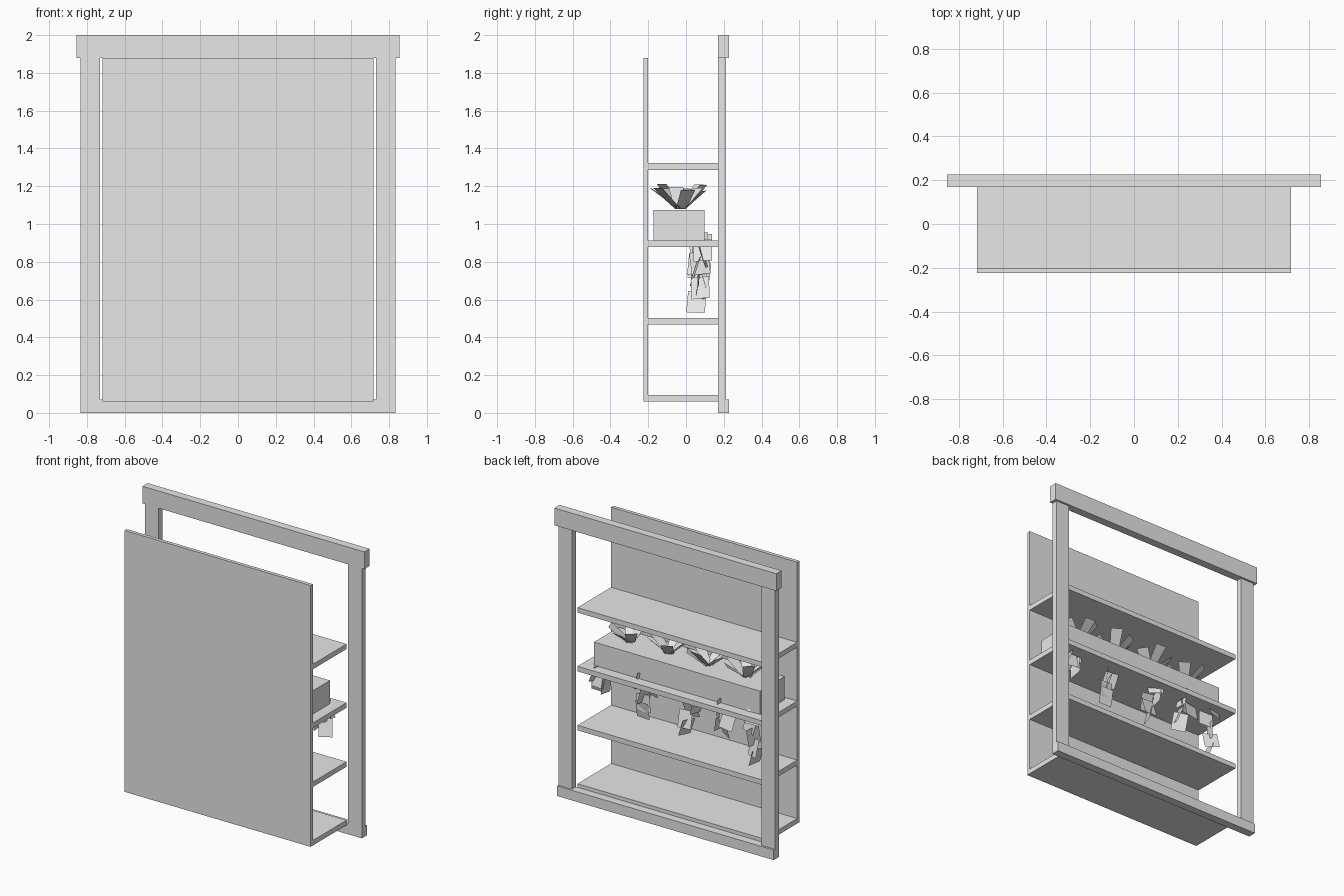
import bpy, random
from math import radians, sin, cos
from mathutils import Vector, Matrix

if "Cube" in bpy.data.objects:
    bpy.data.objects.remove(bpy.data.objects["Cube"])

random.seed(4)

grey = bpy.data.materials.new("plain grey")
grey.diffuse_color = (0.8, 0.8, 0.8, 1)
grey.use_nodes = True
grey.node_tree.nodes["Principled BSDF"].inputs["Base Color"].default_value = grey.diffuse_color


def make(name, verts, faces):
    me = bpy.data.meshes.new(name)
    me.from_pydata(verts, [], faces)
    me.materials.append(grey)
    ob = bpy.data.objects.new(name, me)
    bpy.context.collection.objects.link(ob)
    return ob


def box(name, x0, x1, y0, y1, z0, z1):
    v = [(x, y, z) for z in (z0, z1) for x, y in ((x0, y0), (x1, y0), (x1, y1), (x0, y1))]
    f = [(3, 2, 1, 0), (4, 5, 6, 7)] + [(i, (i + 1) % 4, (i + 1) % 4 + 4, i + 4) for i in range(4)]
    return make(name, v, f)


def leaves(name, quads):
    verts = [v for q in quads for v in q]
    return make(name, verts, [tuple(range(i, i + 4)) for i in range(0, len(verts), 4)])


# Face frame
box("frame_top_rail", -0.855, 0.855, 0.17, 0.227, 1.88, 2.0)
box("frame_bottom_rail", -0.835, 0.835, 0.17, 0.227, 0, 0.07)
for name, s in (("frame_post_left", -1), ("frame_post_right", 1)):
    box(name, min(s * 0.73, s * 0.835), max(s * 0.73, s * 0.835), 0.17, 0.213, 0.07, 1.88)

# Large panel and shelves
box("panel", -0.717, 0.717, -0.225, -0.2, 0.06, 1.88)
for i, z in enumerate((0.06, 0.467, 0.878, 1.287)):
    box(f"shelf_{i + 1}", -0.717, 0.717, -0.2, 0.17, z, z + 0.035)

# Planter box on the third shelf
box("planter", -0.64, 0.64, -0.172, 0.098, 0.913, 1.075)

# Four fans of flat leaves growing from the planter
for i in range(4):
    base = Vector((-0.45 + 0.3 * i, -0.03, 1.07))
    quads = []
    for k in range(6):
        a = radians(60 * k + 25 * i + random.uniform(-12, 12))
        lift = radians(random.uniform(36, 50))
        out = Vector((cos(a) * cos(lift), sin(a) * cos(lift), sin(lift)))
        side = Vector((-sin(a), cos(a), 0)) * 0.04
        p, q = base + out * 0.015, base + out * random.uniform(0.16, 0.2)
        quads.append([p - side * 0.7, p + side * 0.7, q + side, q - side])
    leaves(f"upright_leaves_{i + 1}", quads)

# Trailing strands of square leaves: position, lowest point
for i, (x, low) in enumerate(((0.58, 0.7), (0.24, 0.62), (-0.1, 0.6), (-0.38, 0.66), (-0.6, 0.525))):
    quads, n = [], 5
    for k in range(n):
        z = 0.95 + (low + 0.12 - 0.95) * k / (n - 1)
        yaw = (0, 65, -20, 80, 10)[(k + i) % 5] + random.uniform(-12, 12)
        m = (Matrix.Translation((x + random.uniform(-0.05, 0.05), 0.075 + random.uniform(-0.015, 0.015), z))
             @ Matrix.Rotation(radians(yaw), 4, 'Z')
             @ Matrix.Rotation(radians(random.uniform(-20, 20)), 4, 'X')
             @ Matrix.Rotation(radians(random.uniform(-10, 10)), 4, 'Y'))
        quads.append([m @ Vector(p) for p in ((-0.05, 0, 0), (0.05, 0, 0), (0.05, 0, -0.12), (-0.05, 0, -0.12))])
    leaves(f"trailing_leaves_{i + 1}", quads)
